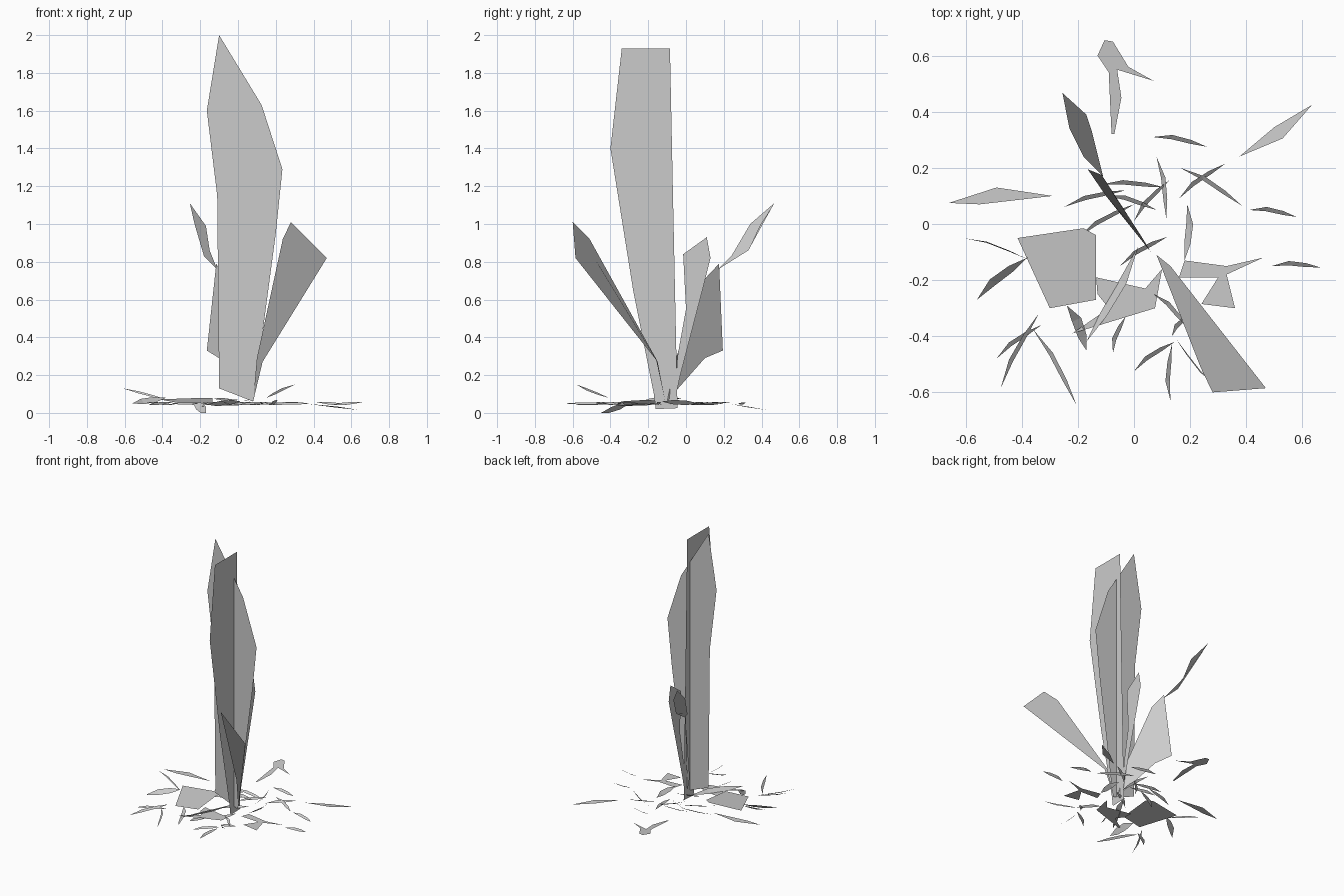
import bpy
from mathutils import Vector


def mesh(name, verts, faces):
    me = bpy.data.meshes.new(name)
    me.from_pydata(verts, [], faces)
    ob = bpy.data.objects.new(name, me)
    bpy.context.collection.objects.link(ob)
    return ob


def card(name, pts):
    """One flat-shaded polygon sheet."""
    return mesh(name, pts, [list(range(len(pts)))])


def sliver(name, a, b, width, tilt=0.8, bend=0.012):
    """Bent narrow blade made of a tapered, tilted strip."""
    a, b = Vector(a), Vector(b)
    d = (b - a).normalized()
    side = Vector((-d.y, d.x, 0)).normalized()
    across = (side + Vector((0, 0, tilt))).normalized() * width / 2
    m1 = a.lerp(b, 0.35) + side * bend
    m2 = a.lerp(b, 0.7) + side * bend * 0.6
    verts = [a, m1 + across, m1 - across, m2 + across * 0.9, m2 - across * 0.9, b]
    return mesh(name, verts, [(0, 2, 1), (1, 2, 4, 3), (3, 4, 5)])


# Two tall upright cards crossing each other
card("tall_leaf_front", [(x, -0.12, z) for x, z in [
    (-0.1, 0.13), (0.08, 0.06), (0.095, 0.15), (0.14, 0.5), (0.2, 0.95), (0.235, 1.29),
    (0.125, 1.63), (-0.1, 2.0), (-0.165, 1.6), (-0.11, 1.15)]])
card("tall_leaf_side", [(0.05, y, z) for y, z in [
    (-0.16, 0.02), (-0.045, 0.025), (-0.07, 1.2), (-0.085, 1.93),
    (-0.34, 1.93), (-0.4, 1.4), (-0.28, 0.65), (-0.17, 0.1)]])
card("small_leaf_side", [(0.05, y, z) for y, z in [
    (-0.06, 0.06), (-0.03, 0.2), (0.1, 0.7), (0.13, 0.82),
    (0.11, 0.93), (-0.015, 0.84), (0.0, 0.55), (-0.045, 0.3)]])

# Leaning leaves
card("right_leaf", [
    (0.08, -0.11, 0.06), (0.13, -0.15, 0.27), (0.47, -0.585, 0.82),
    (0.28, -0.60, 1.01), (0.237, -0.51, 0.92), (0.1, -0.16, 0.29)])
card("back_leaf", [
    (0.06, -0.1, 0.06), (0.02, -0.05, 0.12), (-0.1, 0.1, 0.29), (-0.165, 0.195, 0.33),
    (-0.115, 0.175, 0.79), (-0.07, 0.1, 0.71), (0.03, -0.05, 0.3)])
card("back_leaf_tip", [
    (-0.11, 0.17, 0.76), (-0.15, 0.33, 0.86), (-0.17, 0.39, 0.99),
    (-0.255, 0.467, 1.11), (-0.23, 0.34, 1.0), (-0.18, 0.24, 0.83)])

# Flat fallen leaves; the height is a sloping plane z = c + sx*x + sy*y
fallen = [
    (0.08, 0, 0, [(-0.66, 0.075), (-0.55, 0.07), (-0.29, 0.1), (-0.49, 0.13)]),
    (0.02, 0, 0.09, [(-0.13, 0.6), (-0.09, 0.54), (-0.08, 0.32), (-0.07, 0.32), (-0.045, 0.45),
                     (-0.06, 0.55), (0.07, 0.51), (-0.02, 0.56), (-0.075, 0.65), (-0.105, 0.655)]),
    (0.09, -0.05, -0.1, [(0.375, 0.24), (0.53, 0.305), (0.635, 0.425), (0.5, 0.345)]),
    (0.085, 0.02, 0.1, [(-0.415, -0.05), (-0.3, -0.3), (-0.135, -0.27), (-0.135, -0.04), (-0.18, -0.015)]),
    (0.05, 0.02, 0.03, [(-0.135, -0.19), (-0.13, -0.25), (-0.09, -0.3), (-0.22, -0.39),
                        (0.075, -0.3), (0.1, -0.16), (0.04, -0.23)]),
    (0.06, -0.04, 0, [(0.18, -0.13), (0.16, -0.19), (0.3, -0.19), (0.24, -0.285),
                      (0.36, -0.3), (0.33, -0.18), (0.46, -0.12), (0.33, -0.15)]),
]
for i, (c, sx, sy, pts) in enumerate(fallen):
    card(f"fallen_leaf_{i}", [(x, y, c + sx * x + sy * y) for x, y in pts])

# Wider fallen blades
for i, (a, b, w) in enumerate([
        ((-0.56, -0.27, 0.05), (-0.38, -0.12, 0.08), 0.04),
        ((-0.24, -0.29, 0.055), (-0.17, -0.45, 0.0), 0.05),
        ((0.19, 0.07, 0.05), (0.18, -0.13, 0.06), 0.035),
        ((0.015, -0.08, 0.06), (-0.17, -0.42, 0.045), 0.04),
        ((-0.61, -0.05, 0.13), (-0.38, -0.125, 0.07), 0.012),
        ((0.3, -0.58, 0.15), (0.15, -0.41, 0.08), 0.014)]):
    sliver(f"fallen_blade_{i}", a, b, w, 3.0 if i > 3 else 1.0)

# Thin twigs scattered around the base: x0, y0, x1, y1
twigs = [
    (-0.25, 0.06, -0.03, 0.12), (-0.2, -0.05, 0.0, 0.07), (-0.12, 0.14, 0.11, 0.13),
    (-0.1, 0.1, 0.08, 0.05), (0.0, 0.01, 0.125, 0.155), (0.08, 0.24, 0.115, 0.02),
    (0.16, 0.09, 0.325, 0.215), (0.165, 0.2, 0.385, 0.065), (0.41, 0.05, 0.58, 0.025),
    (0.49, -0.15, 0.665, -0.155), (0.065, 0.31, 0.26, 0.275), (-0.49, -0.48, -0.33, -0.36),
    (-0.475, -0.585, -0.34, -0.32), (-0.36, -0.375, -0.205, -0.645), (-0.075, -0.46, -0.03, -0.33),
    (0.0, -0.525, 0.145, -0.42), (0.13, -0.63, 0.135, -0.43), (0.135, -0.4, 0.205, -0.32),
    (-0.05, -0.15, 0.12, -0.045), (0.07, -0.25, 0.19, -0.37),
]
for i, (x0, y0, x1, y1) in enumerate(twigs):
    dz = 0.008 * (i % 3 - 1)
    sliver(f"twig_{i}", (x0, y0, 0.05 + dz), (x1, y1, 0.05 - dz), 0.02)
